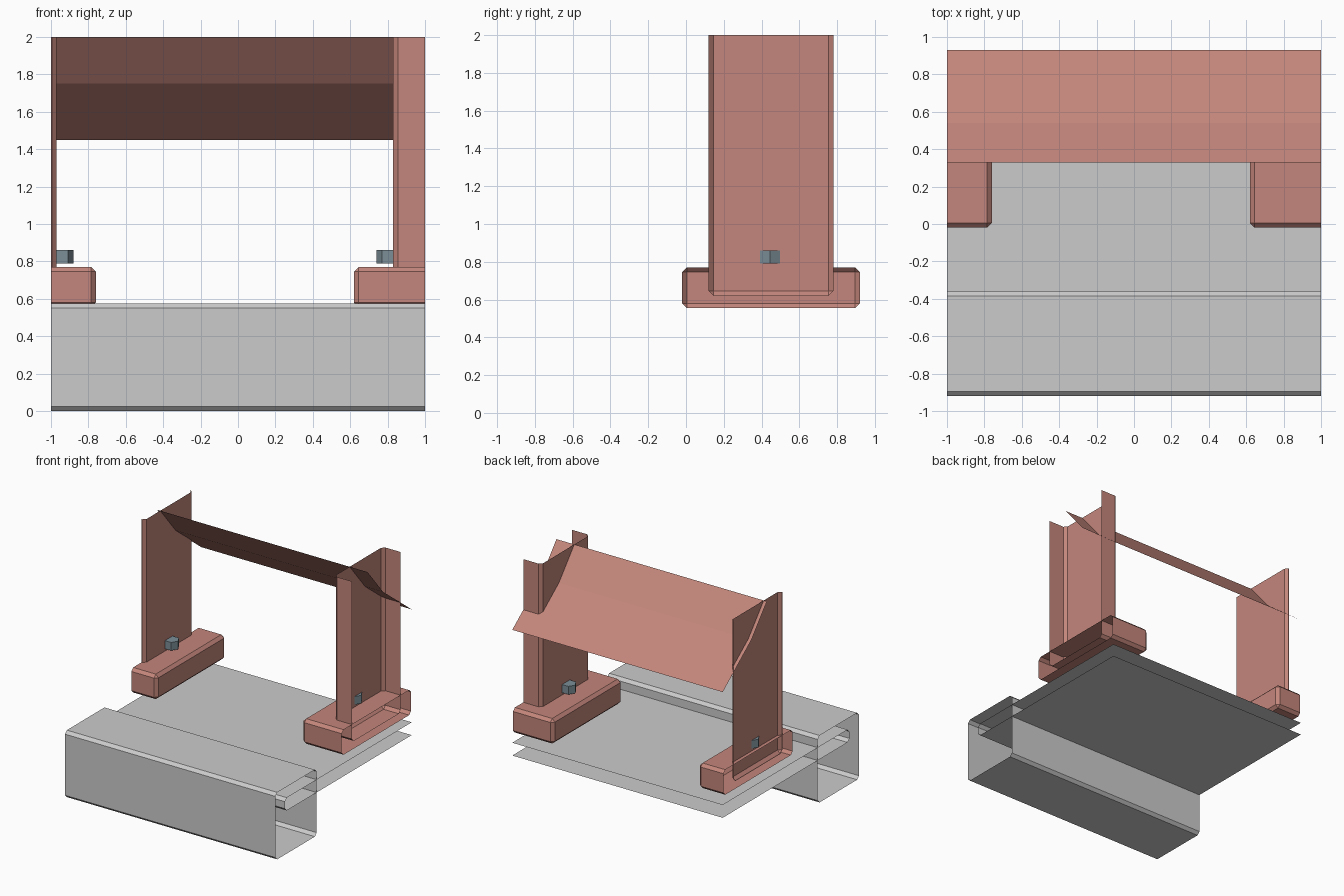
import bpy, bmesh, math
from mathutils import Matrix, Vector

if "Cube" in bpy.data.objects:
    bpy.data.objects.remove(bpy.data.objects["Cube"])


def material(name, color):
    m = bpy.data.materials.new(name)
    m.diffuse_color = (*color, 1)
    m.use_nodes = True
    m.node_tree.nodes["Principled BSDF"].inputs["Base Color"].default_value = m.diffuse_color
    return m


RED = material("red_paint", (0.55, 0.24, 0.20))
DARK = material("dark_metal", (0.20, 0.27, 0.31))
BEVEL = 0.025


def add_object(name, bm, mat=None):
    me = bpy.data.meshes.new(name)
    bm.to_mesh(me)
    bm.free()
    ob = bpy.data.objects.new(name, me)
    bpy.context.collection.objects.link(ob)
    if mat:
        me.materials.append(mat)
    return ob


def cut(bm, co, normal):
    """Remove everything on the normal side of a plane, leaving it open."""
    geom = bm.verts[:] + bm.edges[:] + bm.faces[:]
    bmesh.ops.bisect_plane(bm, geom=geom, plane_co=co, plane_no=normal,
                           clear_outer=True)


def tile_box(name, lo, hi, side):
    """Chamfered box, trimmed open where it leaves the tile."""
    lo, hi = Vector(lo), Vector(hi)
    bm = bmesh.new()
    bmesh.ops.create_cube(bm, size=1, matrix=Matrix.Translation((lo + hi) / 2)
                          @ Matrix.Diagonal((*(hi - lo), 1)))
    bmesh.ops.bevel(bm, geom=bm.edges[:], offset=BEVEL, segments=1,
                    affect='EDGES')
    cut(bm, (side, 0, 0), (side, 0, 0))
    cut(bm, (0, 0, 2), (0, 0, 1))
    return add_object(name, bm, RED)


def sheet(name, profile, closed=False, mat=None):
    """Sweep a (y, z) profile across the full width, ends open."""
    bm = bmesh.new()
    left = [bm.verts.new((-1, y, z)) for y, z in profile]
    right = [bm.verts.new((1, y, z)) for y, z in profile]
    n = len(profile)
    for i in range(n if closed else n - 1):
        j = (i + 1) % n
        bm.faces.new((left[i], left[j], right[j], right[i]))
    return add_object(name, bm, mat)


# Front beam: hollow chamfered box section
y0, y1, z1, b = -0.92, -0.36, 0.575, BEVEL
sheet("front_beam", [(y0 + b, z1), (y0, z1 - b), (y0, b), (y0 + b, 0),
                     (y1 - b, 0), (y1, b), (y1, z1 - b), (y1 - b, z1)], True)

# Deck: two layers joined at the front inside the beam
sheet("deck", [(0.93, 0.48), (-0.765, 0.48), (-0.79, 0.455),
               (-0.79, 0.395), (-0.765, 0.37), (0.93, 0.37)])

# Sloping roof sheet
sheet("roof_sheet", [(0.93, 1.45), (0.54, 1.75), (0.33, 2.0)], mat=RED)

# Posts, feet and pegs: right side, then the same parts one tile to the left
for side, label, shift in ((1, "right", 0), (-1, "left", -2)):
    tile_box(label + "_foot", (0.62 + shift, -0.02, 0.555),
             (1.24 + shift, 0.92, 0.77), side)
    tile_box(label + "_post", (0.83 + shift, 0.12, 0.62),
             (1.03 + shift, 0.78, 2.2), side)
    # Six-sided peg with one corner pointing along x
    bm = bmesh.new()
    bmesh.ops.create_cone(bm, cap_ends=True, segments=6, radius1=0.06,
                          radius2=0.06, depth=0.07)
    bm.verts.ensure_lookup_table()
    corner = bm.verts[0].co
    turn = Matrix.Rotation(-math.atan2(corner.y, corner.x), 4, 'Z')
    place = Matrix.Translation((0.80 if side > 0 else -0.94, 0.445, 0.825))
    bmesh.ops.transform(bm, verts=bm.verts[:], matrix=place @ turn)
    add_object(label + "_peg", bm, DARK)
